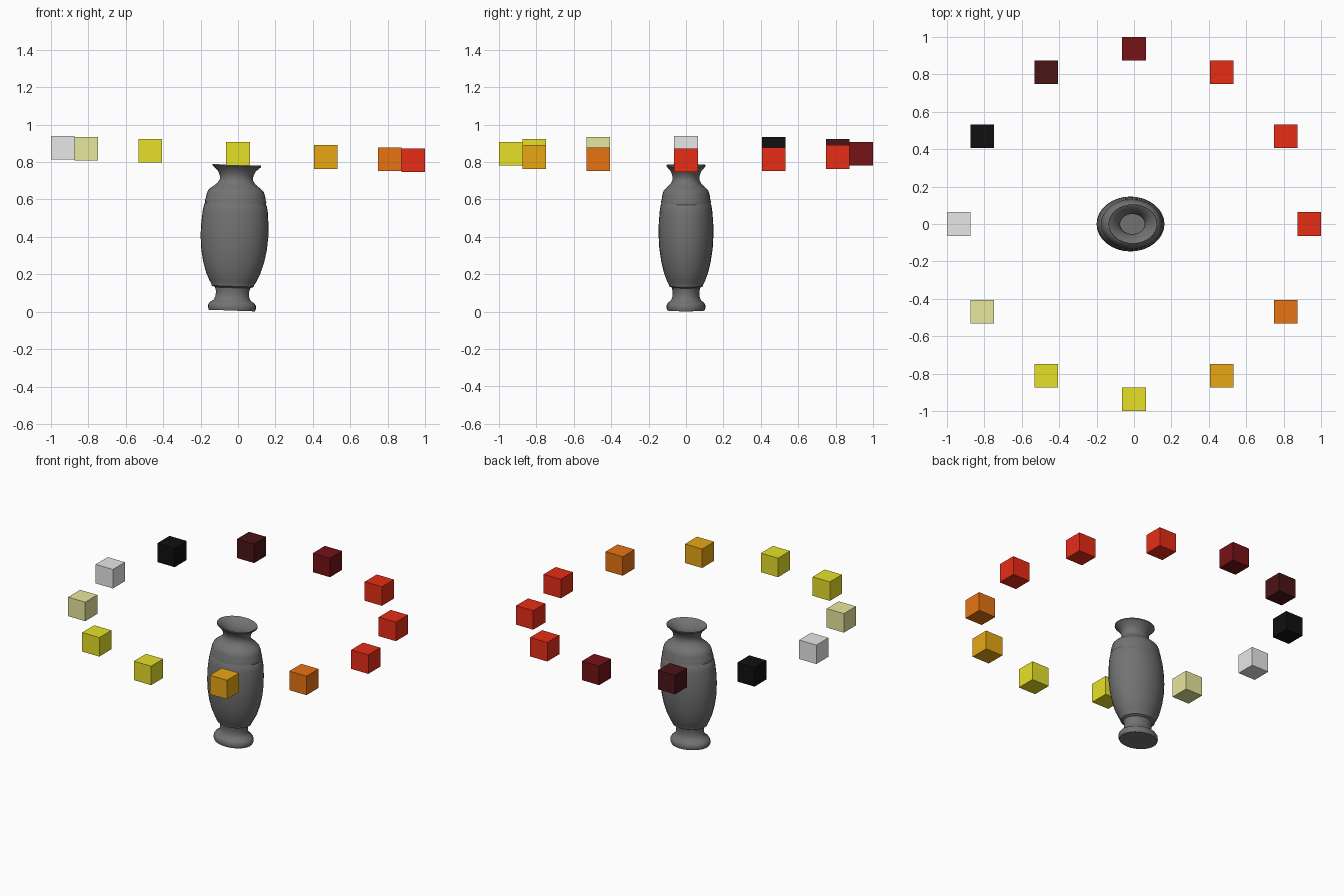
import bpy
import bmesh
import math

default = bpy.data.objects.get("Cube")
if default:
    bpy.data.objects.remove(default, do_unlink=True)

COLOURS = {
    "stone grey": (0.17, 0.17, 0.17),
    "red": (0.8, 0.026, 0.008),
    "dark red": (0.18, 0.006, 0.008),
    "maroon": (0.07, 0.007, 0.008),
    "black": (0.005, 0.005, 0.005),
    "pale grey": (0.8, 0.8, 0.8),
    "khaki": (0.8, 0.8, 0.34),
    "yellow": (0.8, 0.75, 0.022),
    "amber": (0.8, 0.39, 0.007),
    "orange": (0.8, 0.175, 0.007),
}


def make_material(name, rgb):
    mat = bpy.data.materials.new(name)
    mat.use_nodes = True
    mat.diffuse_color = (*rgb, 1)
    mat.node_tree.nodes["Principled BSDF"].inputs["Base Color"].default_value = (*rgb, 1)
    return mat


MATERIALS = {name: make_material(name, rgb) for name, rgb in COLOURS.items()}
TILT = math.radians(2)


def add_object(name, bm, colour):
    mesh = bpy.data.meshes.new(name)
    bmesh.ops.recalc_face_normals(bm, faces=bm.faces)
    bm.to_mesh(mesh)
    bm.free()
    mesh.materials.append(MATERIALS[colour])
    obj = bpy.data.objects.new(name, mesh)
    bpy.context.collection.objects.link(obj)
    return obj


# Vase: oval lathe with ridges, flared lip and hollow inside
PROFILE = [
    (0.123, 0), (0.128, 0.012), (0.127, 0.03), (0.118, 0.043), (0.098, 0.055),
    (0.09, 0.075), (0.088, 0.1), (0.094, 0.122), (0.112, 0.13), (0.114, 0.14),
    (0.124, 0.155), (0.145, 0.2), (0.163, 0.26), (0.176, 0.33), (0.181, 0.4),
    (0.18, 0.46), (0.174, 0.53), (0.167, 0.565), (0.163, 0.57), (0.164, 0.585),
    (0.161, 0.592), (0.156, 0.62), (0.148, 0.64), (0.136, 0.652), (0.118, 0.665),
    (0.1, 0.68), (0.088, 0.7), (0.09, 0.722), (0.102, 0.747), (0.122, 0.765),
    (0.13, 0.772), (0.129, 0.779), (0.12, 0.775), (0.097, 0.755), (0.077, 0.73),
    (0.066, 0.7), (0.075, 0.67), (0.12, 0.63), (0.15, 0.5), (0.15, 0.35), (0.1, 0.15),
]
SIDES = 32
bm = bmesh.new()
rings = []
for radius, height in PROFILE:
    ring = []
    for i in range(SIDES):
        a = math.tau * i / SIDES
        ring.append(bm.verts.new((radius * math.cos(a), 0.81 * radius * math.sin(a), height)))
    rings.append(ring)
for low, high in zip(rings, rings[1:]):
    for i in range(SIDES):
        j = (i + 1) % SIDES
        bm.faces.new((low[i], low[j], high[j], high[i]))
bm.faces.new(rings[0])
bm.faces.new(rings[-1])
vase = add_object("vase", bm, "stone grey")
vase.location = (-0.033, 0, 0.006)
vase.rotation_euler.y = TILT
bpy.context.view_layer.objects.active = vase
vase.select_set(True)
bpy.ops.object.shade_smooth_by_angle(angle=math.radians(40))
vase.select_set(False)

# Twelve cubes in a slightly sloping ring, counter-clockwise from +x
RING = ["red", "red", "red", "dark red", "maroon", "black",
        "pale grey", "khaki", "yellow", "yellow", "amber", "orange"]
for i, colour in enumerate(RING):
    a = math.tau * i / len(RING)
    bm = bmesh.new()
    bmesh.ops.create_cube(bm, size=0.126)
    cube = add_object(f"ring_cube_{i + 1}", bm, colour)
    x = 0.937 * math.cos(a)
    cube.location = (x, 0.937 * math.sin(a), 0.843 - x * math.tan(TILT))
